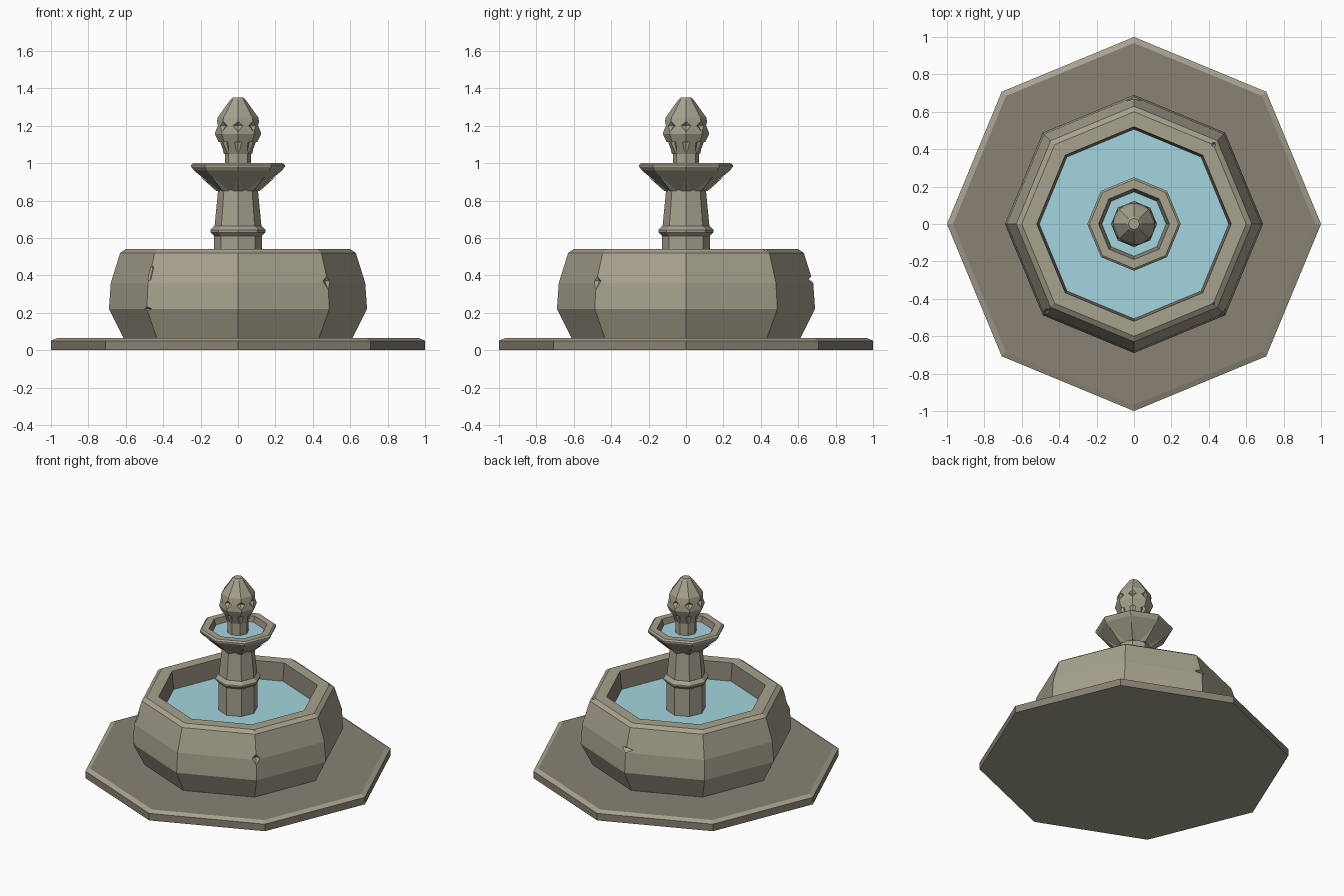
import bpy, bmesh, math
from mathutils import Vector

if "Cube" in bpy.data.objects:
    bpy.data.objects.remove(bpy.data.objects["Cube"])


def material(name, rgb):
    m = bpy.data.materials.new(name)
    m.diffuse_color = (*rgb, 1)
    m.use_nodes = True
    m.node_tree.nodes["Principled BSDF"].inputs["Base Color"].default_value = m.diffuse_color
    return m


STONE = material("light stone", (0.385, 0.36, 0.27))
DARK = material("dark stone", (0.25, 0.222, 0.172))
WATER = material("water blue", (0.37, 0.66, 0.74))


def finish(name, bm, mats):
    bmesh.ops.recalc_face_normals(bm, faces=bm.faces)
    me = bpy.data.meshes.new(name)
    bm.to_mesh(me)
    bm.free()
    ob = bpy.data.objects.new(name, me)
    bpy.context.collection.objects.link(ob)
    for m in mats:
        me.materials.append(m)
    return ob


def lathe(name, profile, dark=(), mats=(STONE, DARK), closed=False):
    """Octagonal turning of (r, z) points; 'dark' lists band indices."""
    bm = bmesh.new()
    rings = [[bm.verts.new((r * math.cos(k * math.pi / 4), r * math.sin(k * math.pi / 4), z))
              for k in range(8)] for r, z in profile]
    n = len(rings)
    for i in range(n if closed else n - 1):
        a, b = rings[i], rings[(i + 1) % n]
        for k in range(8):
            f = bm.faces.new((a[k], a[(k + 1) % 8], b[(k + 1) % 8], b[k]))
            f.material_index = int(i in dark)
    if not closed:
        bm.faces.new(rings[0]).material_index = int("bottom" in dark)
        bm.faces.new(rings[-1]).material_index = int("top" in dark)
    return finish(name, bm, mats)


def carve(target, cutters):
    """Subtract diamonds: (angle in degrees, r, z, depth, half width, half height)."""
    bm = bmesh.new()
    for deg, r, z, s, w, h in cutters:
        a = math.radians(deg)
        out = Vector((math.cos(a), math.sin(a), 0))
        side = Vector((-out.y, out.x, 0))
        c = out * r + Vector((0, 0, z))
        ring = [bm.verts.new(c + d) for d in (out * s, side * w, -out * s, -side * w)]
        top, low = (bm.verts.new(c + Vector((0, 0, d))) for d in (h, -h))
        for k in range(4):
            bm.faces.new((ring[k], ring[(k + 1) % 4], top))
            bm.faces.new((ring[(k + 1) % 4], ring[k], low))
    cut = finish(target.name + "_cutter", bm, [STONE])
    cut.hide_render = True
    cut.hide_set(True)
    mod = target.modifiers.new("chips", 'BOOLEAN')
    mod.object = cut
    mod.operation = 'DIFFERENCE'
    mod.solver = 'EXACT'


# Ground slab with light chamfered edge
lathe("base_slab", [(1, 0), (1, 0.05), (0.968, 0.065)], dark=(0, "top"))

# Big basin wall, dark on the inside, chipped at some corners
basin = lathe("basin_wall", [(0.61, 0.06), (0.69, 0.22), (0.68, 0.36), (0.63, 0.52),
                             (0.60, 0.54), (0.52, 0.54), (0.505, 0.40), (0.505, 0.06)],
              dark=(5, 6), closed=True)
carve(basin, [(-45, 0.69, 0.37, 0.035, 0.07, 0.06), (90, 0.70, 0.38, 0.06, 0.16, 0.03),
              (-135, 0.70, 0.22, 0.03, 0.10, 0.02), (-135, 0.67, 0.44, 0.025, 0.06, 0.08),
              (45, 0.605, 0.55, 0.025, 0.03, 0.03), (-45, 0.605, 0.55, 0.02, 0.02, 0.02)])
lathe("basin_water", [(0.51, 0.38), (0.51, 0.415)], mats=(WATER,))

# Column: foot, collar and tapered shaft
lathe("column", [(0.127, 0.40), (0.127, 0.61), (0.148, 0.63), (0.148, 0.642),
                 (0.125, 0.665), (0.105, 0.87)])

# Upper bowl, dark on the inside
lathe("upper_bowl", [(0.10, 0.85), (0.235, 0.96), (0.25, 0.98), (0.25, 0.99), (0.238, 1.0),
                     (0.19, 1.0), (0.165, 0.95)], dark=(5, "top"))
lathe("upper_water", [(0.172, 0.945), (0.172, 0.965)], mats=(WATER,))

# Small corner brackets under the bowl
bm = bmesh.new()
for k in range(8):
    a = k * math.pi / 4
    pts = [(0.09, -0.03, 0.85), (0.09, 0.03, 0.85), (0.115, 0, 0.85), (0.205, 0, 0.93)]
    v = [bm.verts.new((x * math.cos(a) - y * math.sin(a), x * math.sin(a) + y * math.cos(a), z))
         for x, y, z in pts]
    for t in ((0, 1, 2), (0, 1, 3), (1, 2, 3), (2, 0, 3)):
        bm.faces.new([v[i] for i in t])
finish("bowl_brackets", bm, [STONE])

# Finial on its stem, with notches at each corner
lathe("finial_stem", [(0.07, 0.94), (0.07, 1.07)])
finial = lathe("finial", [(0.075, 1.05), (0.123, 1.155), (0.118, 1.20), (0.108, 1.245),
                          (0.04, 1.34), (0.03, 1.35)])
carve(finial, [(45 * k, 0.127, 1.20, 0.035, 0.06, 0.04) for k in range(8)]
      + [(45 * k, 0.095, 1.07, 0.02, 0.04, 0.08) for k in range(8)])
